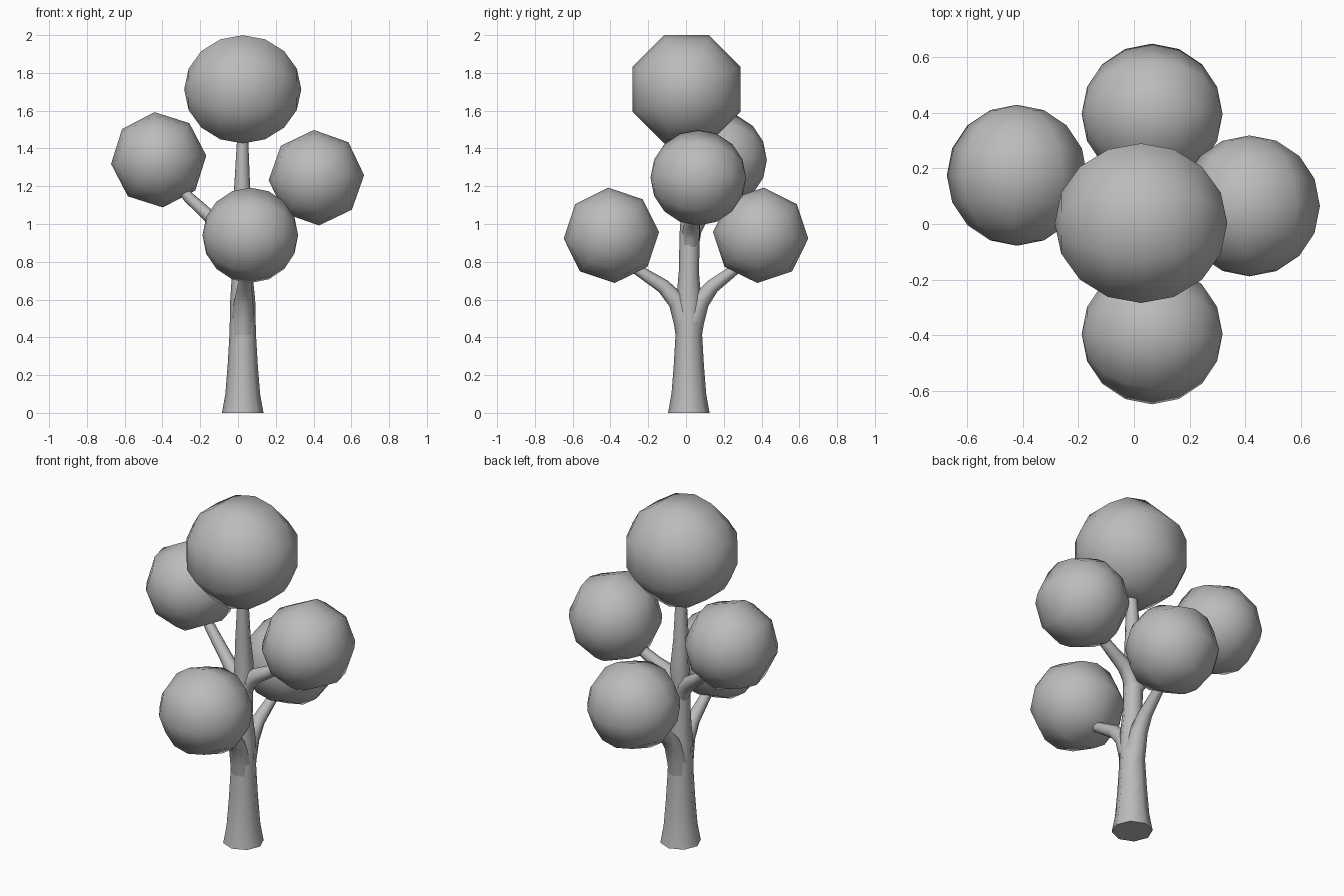
import bpy, bmesh
from math import radians
from mathutils import Matrix, Vector

if "Cube" in bpy.data.objects:
    bpy.data.objects.remove(bpy.data.objects["Cube"])

grey = bpy.data.materials.new("plain grey")
grey.use_nodes = True
grey.diffuse_color = (0.5, 0.5, 0.5, 1)
grey.node_tree.nodes["Principled BSDF"].inputs["Base Color"].default_value = (0.5, 0.5, 0.5, 1)


def finish(name, bm):
    bmesh.ops.recalc_face_normals(bm, faces=bm.faces[:])
    mesh = bpy.data.meshes.new(name)
    bm.to_mesh(mesh)
    bm.free()
    mesh.materials.append(grey)
    ob = bpy.data.objects.new(name, mesh)
    bpy.context.collection.objects.link(ob)
    bpy.ops.object.select_all(action="DESELECT")
    ob.select_set(True)
    bpy.context.view_layer.objects.active = ob
    bpy.ops.object.shade_smooth_by_angle(angle=radians(60))
    return ob


def limb(name, points, sides=8):
    """Tapered tube through (x, y, z, radius) points."""
    bm = bmesh.new()
    centres = [Vector(p[:3]) for p in points]
    rings = []
    for i, p in enumerate(points):
        along = centres[min(i + 1, len(points) - 1)] - centres[max(i - 1, 0)]
        turn = Vector((0, 0, 1)).rotation_difference(along)
        rings.append([bm.verts.new(centres[i] + turn @ (
            Matrix.Rotation(radians(360 * k / sides), 3, "Z") @ Vector((p[3], 0, 0))))
            for k in range(sides)])
    for low, high in zip(rings, rings[1:]):
        for k in range(sides):
            n = (k + 1) % sides
            bm.faces.new((low[k], low[n], high[n], high[k]))
    bm.faces.new(rings[0][::-1])
    bm.faces.new(rings[-1])
    return finish(name, bm)


def crown(name, centre, radius, axis, roll):
    """Eight-sided ball whose poles lie on the given axis."""
    bm = bmesh.new()
    lay = Matrix.Rotation(radians(90), 4, "Y" if axis == "X" else "X")
    place = Matrix.Translation(centre) @ Matrix.Rotation(radians(roll), 4, axis) @ lay
    bmesh.ops.create_uvsphere(bm, u_segments=8, v_segments=8, radius=radius, matrix=place)
    return finish(name, bm)


# Trunk, flared at the foot and running up into the top crown
limb("trunk", [(0.025, 0.015, 0, 0.11), (0.025, 0.015, 0.1, 0.092),
               (0.025, 0.015, 0.25, 0.08), (0.025, 0.015, 0.42, 0.07),
               (0.025, 0.015, 0.6, 0.066), (0.022, 0.015, 0.75, 0.053),
               (0.022, 0.02, 0.95, 0.054), (0.022, 0.025, 1.05, 0.052),
               (0.022, 0.015, 1.2, 0.042), (0.025, 0.01, 1.5, 0.027)])

# Lower pair of branches, front and back
for name, s in (("front", -1), ("back", 1)):
    limb(name + "_branch", [(0.025, 0.015, 0.36, 0.062), (0.025, 0.015 + s * 0.02, 0.48, 0.06),
                            (0.03, 0.015 + s * 0.06, 0.59, 0.05),
                            (0.035, 0.01 + s * 0.13, 0.67, 0.038),
                            (0.045, s * 0.26, 0.76, 0.028), (0.055, s * 0.34, 0.82, 0.022)])
    crown(name + "_crown", (0.065, s * 0.395, 0.94), 0.253, "X", -4 * s)

# Upper pair of branches, right and left
limb("right_branch", [(0.022, 0.02, 0.84, 0.045), (0.0, 0.025, 0.91, 0.047),
                      (-0.05, 0.04, 0.965, 0.042), (-0.14, 0.08, 1.03, 0.035),
                      (-0.26, 0.12, 1.14, 0.03), (-0.36, 0.15, 1.26, 0.022)])
limb("left_branch", [(0.022, 0.02, 0.86, 0.045), (0.045, 0.025, 0.94, 0.047),
                     (0.09, 0.03, 0.99, 0.042), (0.17, 0.04, 1.03, 0.035),
                     (0.27, 0.05, 1.09, 0.029), (0.37, 0.06, 1.18, 0.022)])
crown("right_crown", (-0.42, 0.175, 1.34), 0.253, "Y", -5)
crown("left_crown", (0.415, 0.065, 1.245), 0.253, "Y", -3)

# Largest crown at the top
crown("top_crown", (0.025, 0.003, 1.713), 0.31, "X", 22.5)
